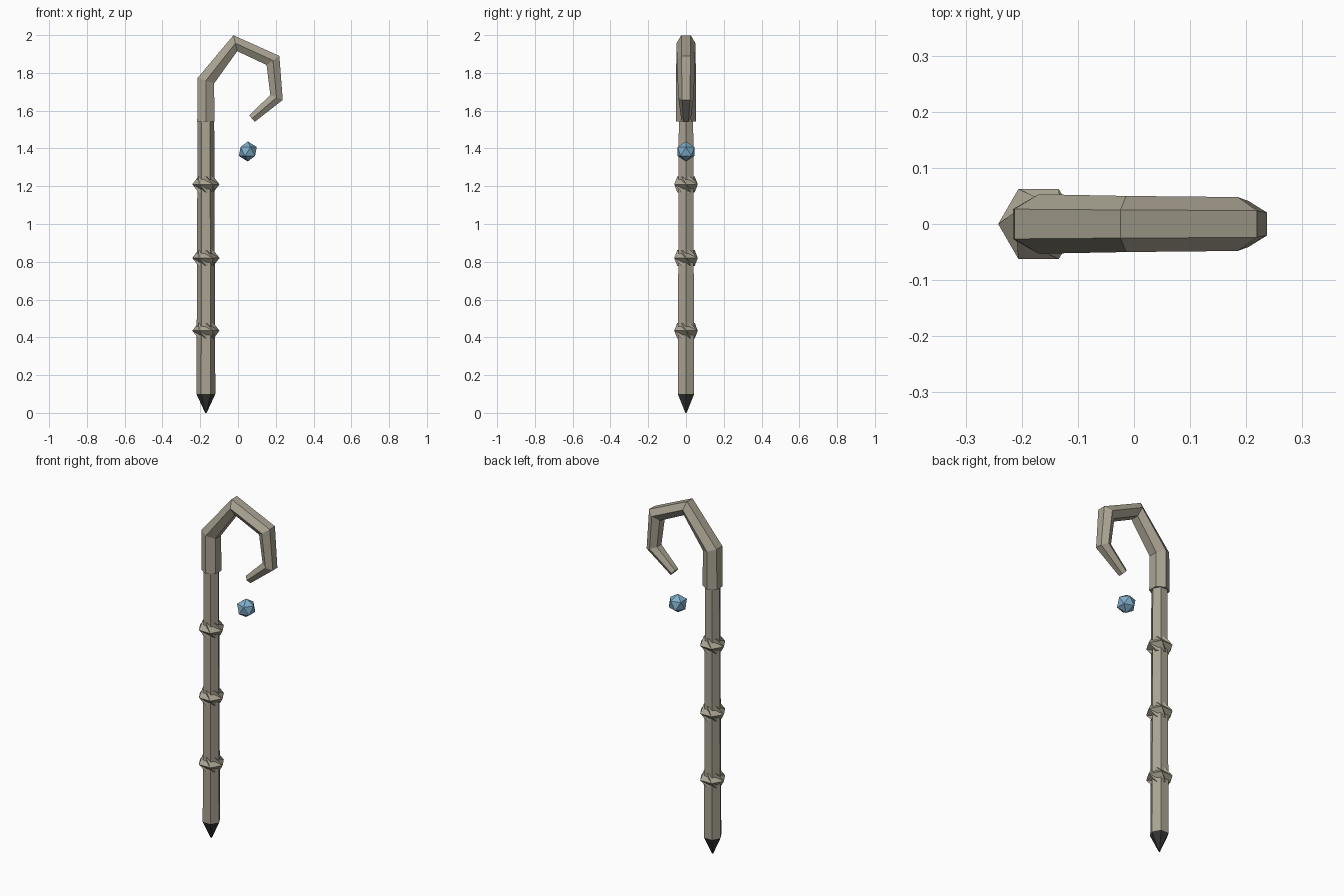
import bpy, bmesh, math
from mathutils import Vector

if "Cube" in bpy.data.objects:
    bpy.data.objects.remove(bpy.data.objects["Cube"])

SX = -0.17  # staff axis


def material(name, rgb):
    m = bpy.data.materials.new(name)
    m.diffuse_color = (*rgb, 1)
    m.use_nodes = True
    m.node_tree.nodes["Principled BSDF"].inputs["Base Color"].default_value = m.diffuse_color
    return m


WOOD = material("pale wood", (0.40, 0.37, 0.29))
IRON = material("dark iron", (0.035, 0.035, 0.037))
GEM = material("blue crystal", (0.22, 0.43, 0.60))


def finish(bm, name, mat):
    bmesh.ops.recalc_face_normals(bm, faces=bm.faces)
    me = bpy.data.meshes.new(name)
    bm.to_mesh(me)
    bm.free()
    me.materials.append(mat)
    ob = bpy.data.objects.new(name, me)
    bpy.context.collection.objects.link(ob)
    return ob


def loft(name, rings, mat, triangulate=False):
    """Join hexagonal rings of points with faces and cap both ends."""
    bm = bmesh.new()
    vs = [[bm.verts.new(p) for p in r] for r in rings]
    for a, b in zip(vs, vs[1:]):
        for i in range(6):
            j = (i + 1) % 6
            if triangulate:
                bm.faces.new((a[i], a[j], b[i]))
                bm.faces.new((a[j], b[j], b[i]))
            else:
                bm.faces.new((a[i], a[j], b[j], b[i]))
    bm.faces.new(vs[0][::-1])
    bm.faces.new(vs[-1])
    return finish(bm, name, mat)


def hex_ring(z, r, turn=0):
    return [(SX + r * math.cos(math.radians(60 * i + turn)),
             r * math.sin(math.radians(60 * i + turn)), z) for i in range(6)]


# Shaft and pointed iron foot
loft("shaft", [hex_ring(0.1, 0.050), hex_ring(1.56, 0.044)], WOOD)
loft("foot_spike", [hex_ring(0.0, 0.004), hex_ring(0.1, 0.050)], IRON)

# Twisted knots around the shaft
for n, z in enumerate((0.435, 0.82, 1.21)):
    loft(f"knot_{n + 1}", [hex_ring(z - 0.042, 0.046, 30), hex_ring(z, 0.072),
                           hex_ring(z + 0.042, 0.046, -30)], WOOD, True)

# Crook: hexagonal section swept along a bent, tapering path
path = [(SX, 1.542, 0.053), (SX, 1.759, 0.053), (-0.014, 1.957, 0.050),
        (0.185, 1.866, 0.048), (0.204, 1.67, 0.041), (0.074, 1.558, 0.026)]
pts = [Vector((x, 0, z)) for x, z, _ in path]
rings = []
for i, p in enumerate(pts):
    t = Vector()
    if i > 0:
        t += (p - pts[i - 1]).normalized()
    if i < len(pts) - 1:
        t += (pts[i + 1] - p).normalized()
    t.normalize()
    side = Vector((0, 1, 0))
    out = side.cross(t)
    r = path[i][2]
    rings.append([p + r * (side * math.cos(k * math.pi / 3) + out * math.sin(k * math.pi / 3))
                  for k in range(6)])
loft("crook", rings, WOOD)

# Floating crystal below the crook
bm = bmesh.new()
bmesh.ops.create_icosphere(bm, subdivisions=1, radius=0.053)
bmesh.ops.translate(bm, verts=bm.verts, vec=(0.052, 0, 1.384))
finish(bm, "crystal", GEM)
